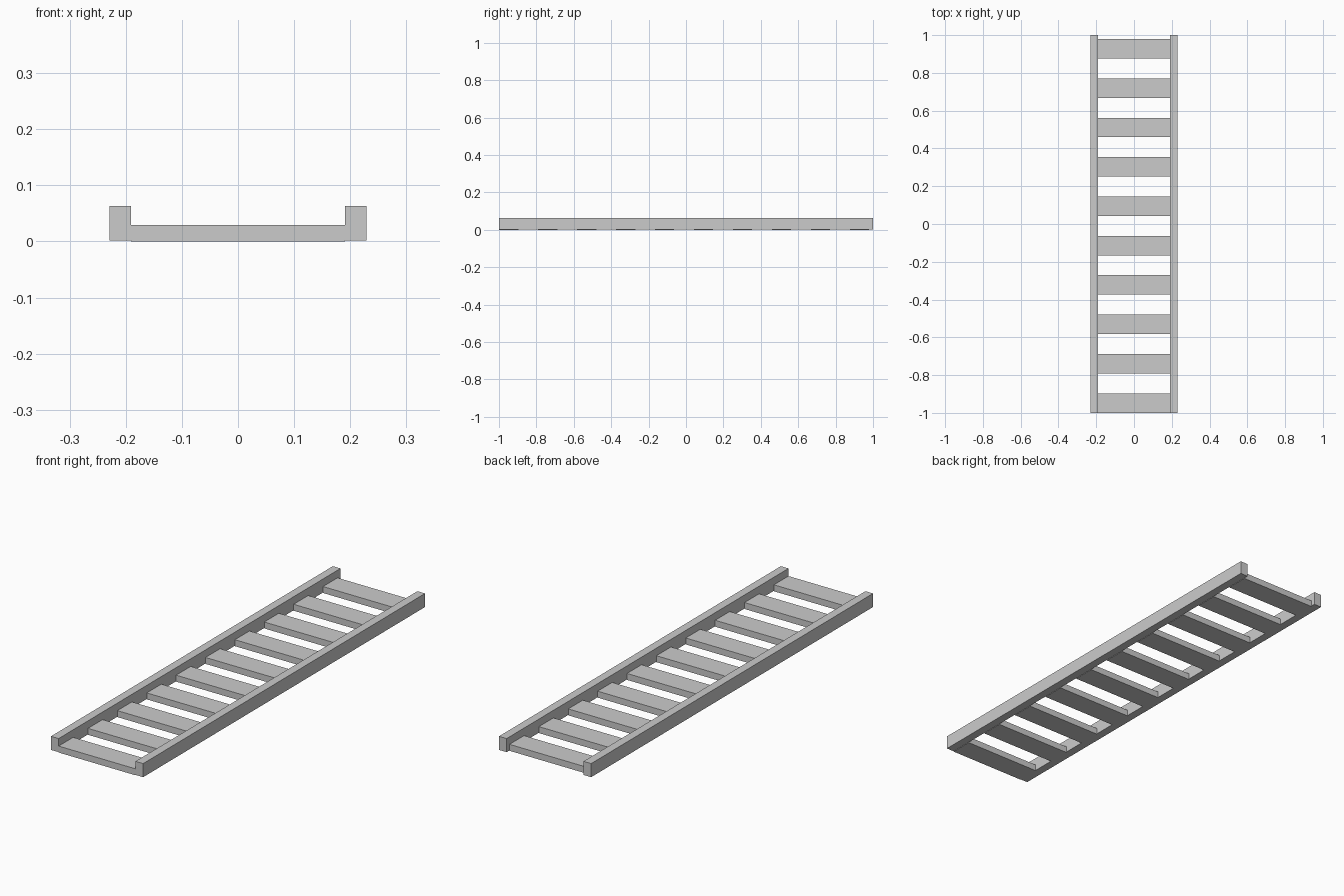
import bpy

if "Cube" in bpy.data.objects:
    bpy.data.objects.remove(bpy.data.objects["Cube"])


def box(name, x0, x1, y0, y1, z0, z1):
    bpy.ops.mesh.primitive_cube_add(
        size=1, location=((x0 + x1) / 2, (y0 + y1) / 2, (z0 + z1) / 2))
    ob = bpy.context.object
    ob.name = name
    ob.scale = (x1 - x0, y1 - y0, z1 - z0)
    bpy.ops.object.transform_apply(location=False, rotation=False, scale=True)
    return ob


# Long side rails, slightly raised above the slat undersides
box("left_rail", -0.229, -0.191, -1, 1, 0.002, 0.063)
box("right_rail", 0.191, 0.229, -1, 1, 0.002, 0.063)

# Evenly spaced flat rungs, the first one flush with the front end
count, first, pitch, half = 10, -0.948, 0.2084, 0.0515
for i in range(count):
    y = first + i * pitch
    box(f"rung_{i + 1}", -0.191, 0.191, y - half, y + half, 0, 0.029)
